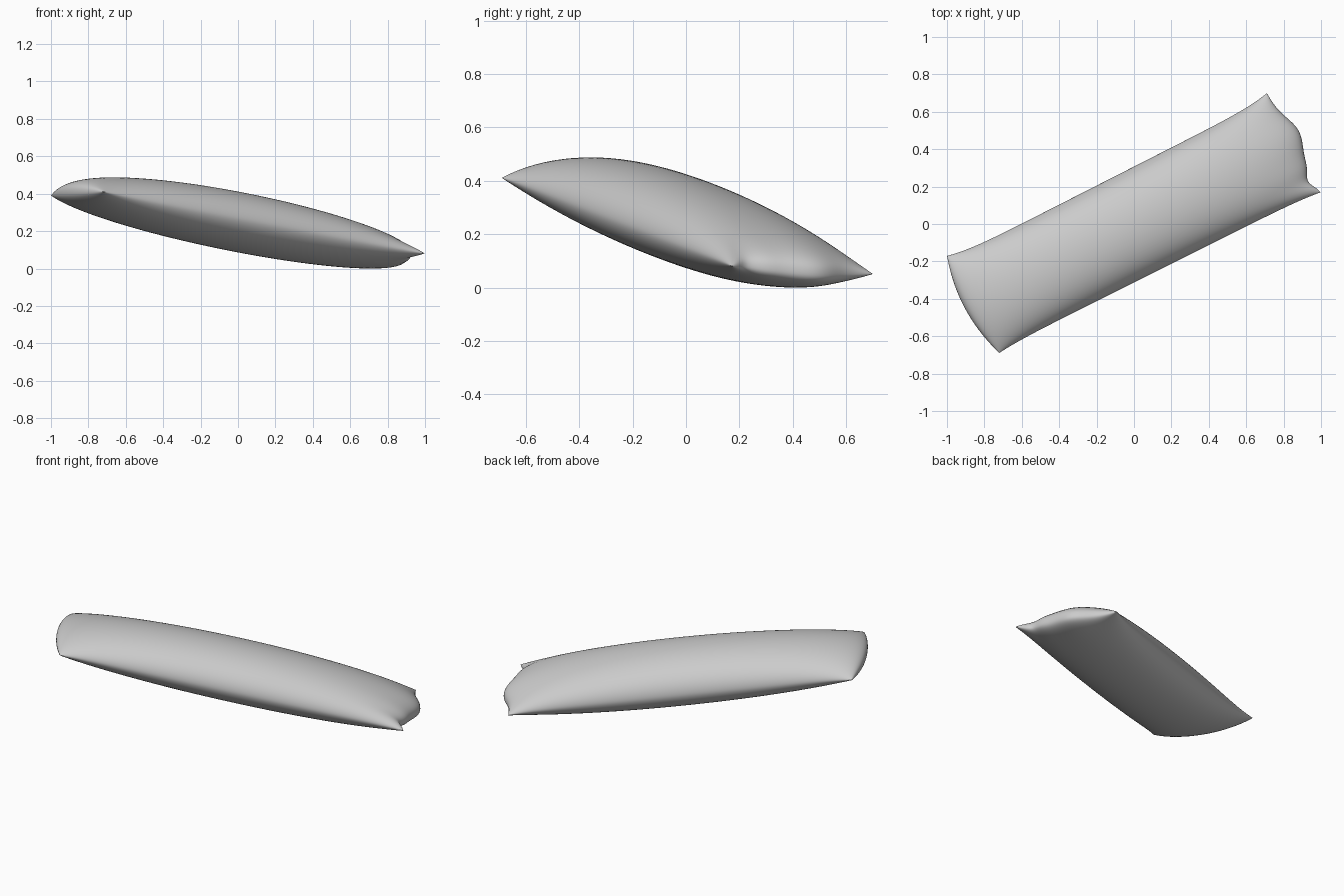
import bpy, bmesh, math
from mathutils import Vector

cube = bpy.data.objects.get("Cube")
if cube:
    bpy.data.objects.remove(cube)

# Corners of the tilted cushion: low/high length by right/left side
A = Vector((-1.0, -0.17, 0.38))
B = Vector((-0.72, -0.69, 0.40))
C = Vector((1.0, 0.17, 0.07))
D = Vector((0.71, 0.70, 0.04))
ALONG = ((C + D) - (A + B)).normalized()
ACROSS = ((A + D) - (B + C)).normalized()


def bump(x, centre, width):
    return math.exp(-((x - centre) / width) ** 2)


def cushion_point(u, v, side):
    """Point on the upper (side=1) or lower (side=-1) panel, u and v in -1..1."""
    s, t = (u + 1) / 2, (v + 1) / 2
    p = B.lerp(C, s).lerp(A.lerp(D, s), t)
    # End seams bow outward, with tucked corners
    if u > 0:
        bow = 0.055 * bump(v, 0.15, 0.4) - 0.035 * bump(v, -0.72, 0.17)
    else:
        bow = 0.05 * (1 - v * v)
    p += ALONG * bow * u ** 4 * (1 if u > 0 else -1)
    # Long seams pull in between the corner ears
    pull = 0.028 if v > 0 else 0.015
    p -= ACROSS * pull * v ** 3 * (1 - u ** 8)
    # Stuffing
    height = 0.175 if side > 0 else 0.142
    fill = max(0, 1 - u * u) ** 0.4 * max(0, 1 - v * v) ** 0.55
    p.z += side * height * fill
    return p


# Two stuffed panels sewn together along the seam
bm = bmesh.new()
for side in (1, -1):
    grid = bmesh.ops.create_grid(bm, x_segments=90, y_segments=48, size=1)
    for vert in grid["verts"]:
        u = math.sin(vert.co.x * math.pi / 2)
        v = math.sin(vert.co.y * math.pi / 2)
        vert.co = cushion_point(u, v, side)
bmesh.ops.remove_doubles(bm, verts=bm.verts, dist=0.0002)
# Soften the seam into a rounded ridge
for _ in range(3):
    bmesh.ops.smooth_vert(bm, verts=bm.verts, factor=0.5,
                          use_axis_x=True, use_axis_y=True, use_axis_z=True)
bmesh.ops.recalc_face_normals(bm, faces=bm.faces)

# Rest on the ground
low = min(v.co.z for v in bm.verts)
bmesh.ops.translate(bm, verts=bm.verts, vec=(0, 0, -low))

mesh = bpy.data.meshes.new("cushion")
bm.to_mesh(mesh)
bm.free()
mesh.shade_smooth()

# Plain grey cloth
cloth = bpy.data.materials.new("light_grey_cloth")
cloth.use_nodes = True
grey = (0.6, 0.6, 0.6, 1)
cloth.diffuse_color = grey
cloth.node_tree.nodes["Principled BSDF"].inputs["Base Color"].default_value = grey
mesh.materials.append(cloth)

cushion = bpy.data.objects.new("cushion", mesh)
bpy.context.collection.objects.link(cushion)
